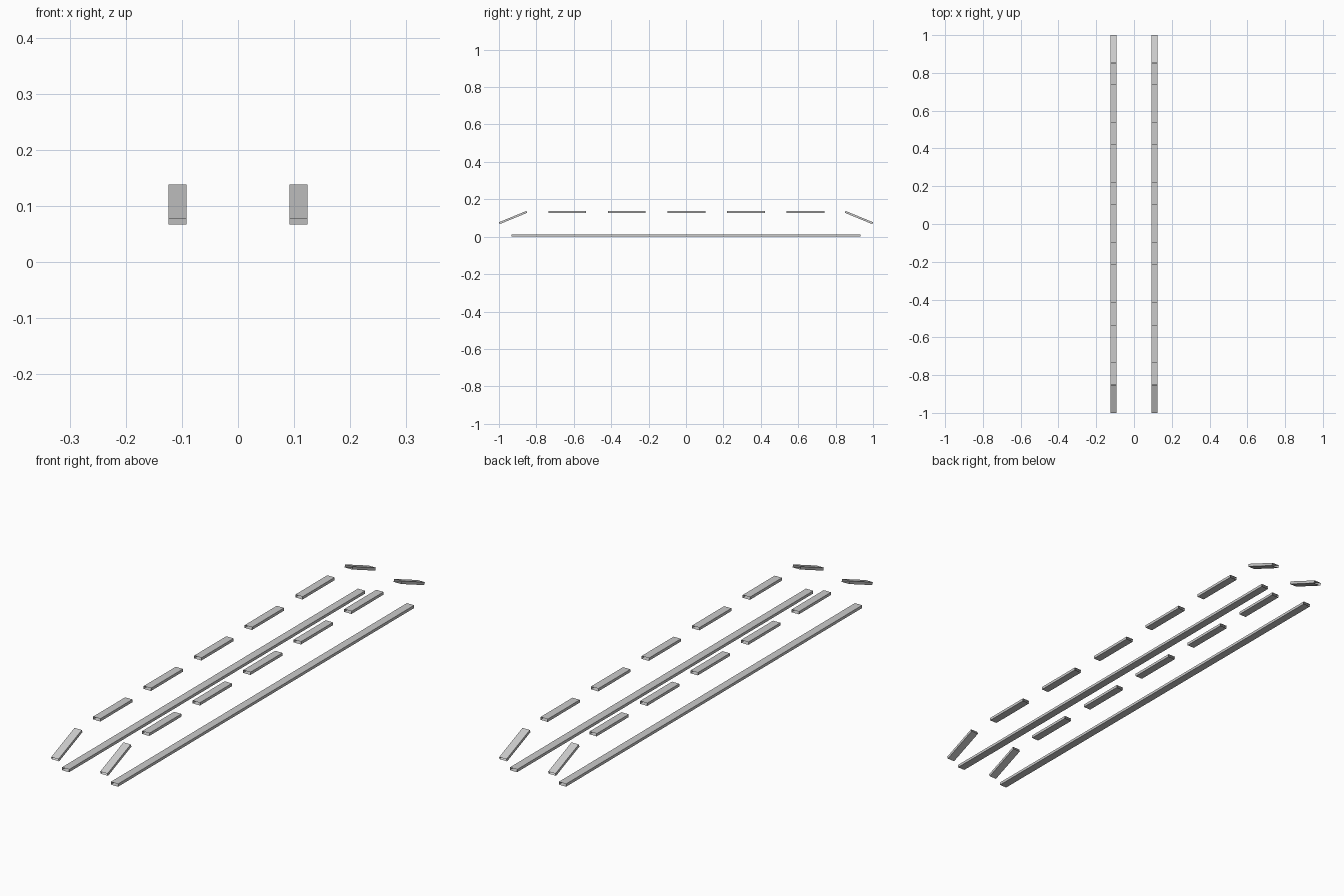
import bpy, bmesh
from mathutils import Vector

if "Cube" in bpy.data.objects:
    bpy.data.objects.remove(bpy.data.objects["Cube"])

WIDTH, THICK, X = 0.032, 0.011, 0.108


def tube(name, x, start, end):
    """Flat rectangular sleeve with open ends; start/end are (y, z) of its top surface."""
    a, b = Vector((0, *start)), Vector((0, *end))
    d = (b - a).normalized()
    down = Vector((0, d.z, -d.y)) * THICK
    half = Vector((WIDTH / 2, 0, 0))
    bm = bmesh.new()
    rings = []
    for p in (a, b):
        p = p + Vector((x, 0, 0))
        rings.append([bm.verts.new(c) for c in
                      (p - half, p + half, p + half + down, p - half + down)])
    for i in range(4):
        j = (i + 1) % 4
        bm.faces.new((rings[0][i], rings[0][j], rings[1][j], rings[1][i]))
    bm.normal_update()
    mesh = bpy.data.meshes.new(name)
    bm.to_mesh(mesh)
    bm.free()
    ob = bpy.data.objects.new(name, mesh)
    bpy.context.collection.objects.link(ob)
    return ob


for side, x in (("left", -X), ("right", X)):
    # Long bottom rail
    tube(f"{side}_bottom_rail", x, (-0.933, THICK), (0.933, THICK))
    # Row of short raised pads
    for i in range(5):
        y = (i - 2) * 0.3185 + 0.002
        tube(f"{side}_upper_pad_{i + 1}", x, (y - 0.101, 0.138), (y + 0.101, 0.138))
    # Sloped pads at both ends
    tube(f"{side}_front_sloped_pad", x, (-1.0, 0.0775), (-0.853, 0.138))
    tube(f"{side}_back_sloped_pad", x, (0.853, 0.138), (1.0, 0.0775))

# Make the face directions point outward
for ob in bpy.context.collection.objects:
    me = ob.data
    centre = sum((v.co for v in me.vertices), Vector()) / len(me.vertices)
    if (me.polygons[0].center - centre).dot(me.polygons[0].normal) < 0:
        me.flip_normals()
